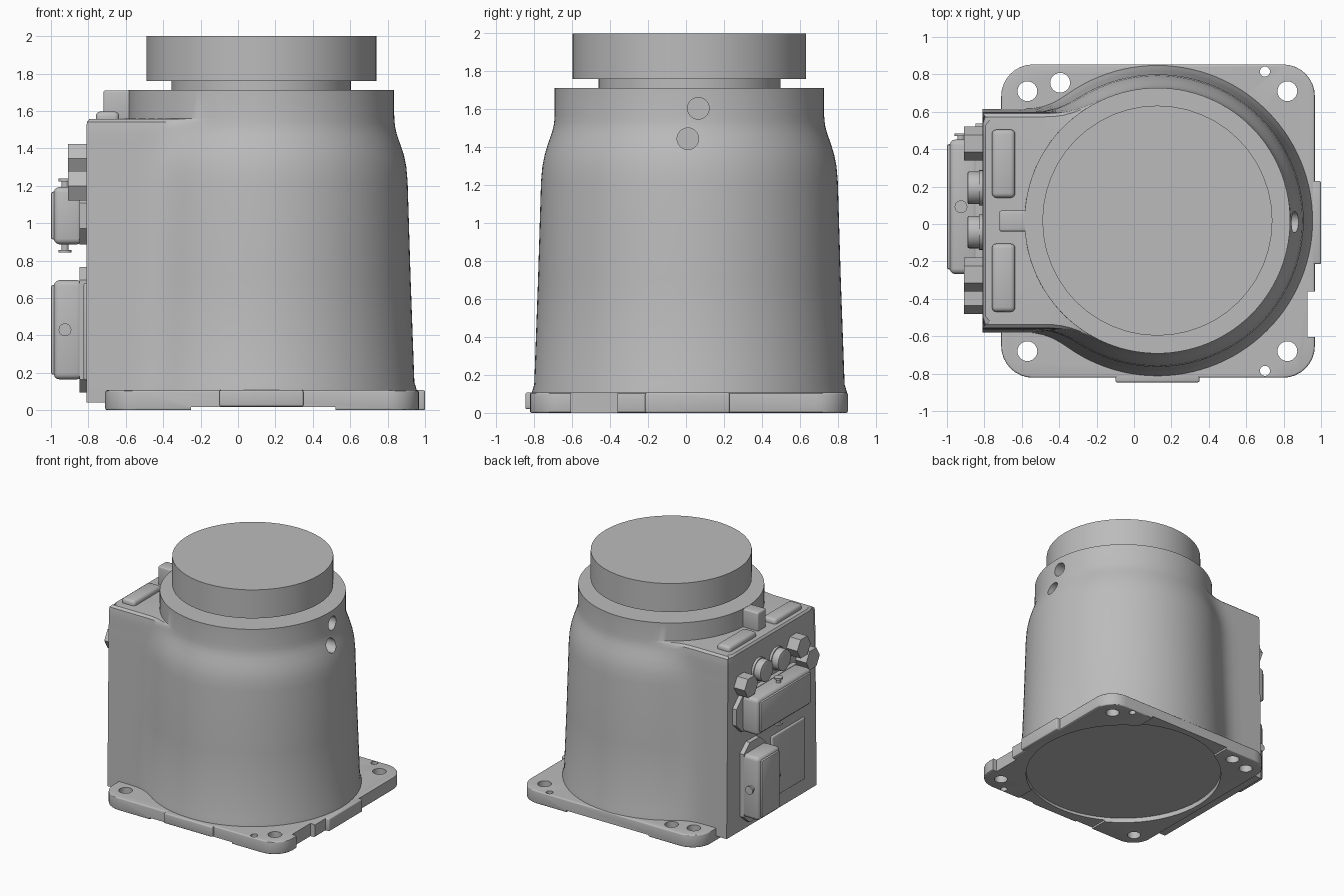
import bpy, bmesh, math
from mathutils import Matrix, Vector

if "Cube" in bpy.data.objects:
    bpy.data.objects.remove(bpy.data.objects["Cube"])

CX, CY = 0.125, 0.018          # axis of the round housing
grey = bpy.data.materials.new("cast_grey")
grey.diffuse_color = (0.5, 0.5, 0.5, 1)
grey.use_nodes = True
grey.node_tree.nodes["Principled BSDF"].inputs["Base Color"].default_value = grey.diffuse_color


def finish(name, bm, bevel=0, segs=3, angle=30):
    bmesh.ops.recalc_face_normals(bm, faces=bm.faces[:])
    if bevel:
        edges = [e for e in bm.edges if e.calc_face_angle(0) > math.radians(50)]
        bmesh.ops.bevel(bm, geom=edges, offset=bevel, segments=segs,
                        profile=0.5, affect='EDGES', clamp_overlap=True)
    me = bpy.data.meshes.new(name)
    bm.to_mesh(me)
    bm.free()
    ob = bpy.data.objects.new(name, me)
    bpy.context.collection.objects.link(ob)
    me.materials.append(grey)
    shade(me, angle)
    return ob


def shade(me, angle=30):
    me.shade_smooth()
    me.set_sharp_from_angle(angle=math.radians(angle))


def box(name, x0, x1, y0, y1, z0, z1, bevel=0, segs=3):
    bm = bmesh.new()
    m = Matrix.Translation(((x0 + x1) / 2, (y0 + y1) / 2, (z0 + z1) / 2)) @ \
        Matrix.Diagonal((x1 - x0, y1 - y0, z1 - z0, 1))
    bmesh.ops.create_cube(bm, size=1, matrix=m)
    return finish(name, bm, bevel, segs)


def rod(name, start, end, r, n=32, bevel=0, spin=0):
    a, b = Vector(start), Vector(end)
    bm = bmesh.new()
    m = Matrix.Translation((a + b) / 2) @ (b - a).to_track_quat('Z', 'Y').to_matrix().to_4x4() \
        @ Matrix.Rotation(spin, 4, 'Z')
    bmesh.ops.create_cone(bm, cap_ends=True, segments=n, radius1=r, radius2=r,
                          depth=(b - a).length, matrix=m)
    return finish(name, bm, bevel, 2)


def prism(name, pts, offset, bevel=0):
    bm = bmesh.new()
    f = bm.faces.new([bm.verts.new(p) for p in pts])
    new = bmesh.ops.extrude_face_region(bm, geom=[f])['geom']
    bmesh.ops.translate(bm, vec=offset, verts=[v for v in new if isinstance(v, bmesh.types.BMVert)])
    return finish(name, bm, bevel)


def cut(ob, cutter):
    mod = ob.modifiers.new("cut", 'BOOLEAN')
    mod.operation, mod.solver, mod.object = 'DIFFERENCE', 'EXACT', cutter
    bpy.context.view_layer.update()
    me = bpy.data.meshes.new_from_object(ob.evaluated_get(bpy.context.evaluated_depsgraph_get()))
    ob.modifiers.clear()
    ob.data = me
    bpy.data.objects.remove(cutter)
    shade(me)


# housing: round section smoothly merged with a flat-backed box
def radius(t, R, half, back, k=0.1):
    c, s = math.cos(t), abs(math.sin(t))
    if c >= 0 or not half:
        return R
    b = min(back / -c, half / max(s, 1e-6))
    h = max(k - abs(R - b), 0)
    return max(R, b) + h * h / (4 * k)


corner = math.atan2(0.59, -0.935)
angles = sorted([2 * math.pi * i / 112 for i in range(112)] + [corner, 2 * math.pi + math.atan2(-0.59, -0.935)])
# z, round radius, box half width, box back distance
rings = [(0.04, 0.83, 0.597, 0.935), (0.11, 0.83, 0.597, 0.935), (0.15, 0.818, 0.597, 0.935),
         (0.7, 0.798, 0.59, 0.935), (1.22, 0.782, 0.583, 0.935), (1.3, 0.775, 0.582, 0.935),
         (1.36, 0.763, 0.581, 0.935), (1.42, 0.745, 0.58, 0.935), (1.47, 0.727, 0.58, 0.935),
         (1.51, 0.716, 0.578, 0.935), (1.54, 0.712, 0.574, 0.933), (1.556, 0.711, 0.555, 0.92),
         (1.56, 0.7105, 0, 0), (1.712, 0.71, 0, 0)]
bm = bmesh.new()
loops = []
for z, R, half, back in rings:
    loops.append([])
    for t in angles:
        # keep the box corner on one vertex column
        r = radius(t, R, half, back)
        if half and abs(abs(math.sin(t)) - math.sin(corner)) < 1e-6 and math.cos(t) < 0:
            x, y = -back, math.copysign(half, math.sin(t))
        else:
            x, y = r * math.cos(t), r * math.sin(t)
        loops[-1].append(bm.verts.new((CX + x, CY + y, z)))
n = len(angles)
for a, b in zip(loops, loops[1:]):
    for i in range(n):
        j = (i + 1) % n
        bm.faces.new((a[i], a[j], b[j], b[i]))
bm.faces.new(loops[0][::-1])
bm.faces.new(loops[-1])
housing = finish("housing", bm)
for y, z in ((0.065, 1.605), (0.01, 1.445)):
    cut(housing, rod("hole_cutter", (0.74, y, z), (1.1, y, z), 0.057))

# turntable disc and neck
rod("neck", (CX, CY, 1.70), (CX, CY, 1.77), 0.48, 48)
rod("top_disc", (CX, CY, 1.76), (CX, CY, 2.0), 0.615, 48)

# base plate with rounded corners
x0, x1, y0, y1, cr = -0.71, 0.967, -0.822, 0.853, 0.17
pts = []
for q, (cx, cy) in enumerate(((x1 - cr, y1 - cr), (x0 + cr, y1 - cr), (x0 + cr, y0 + cr), (x1 - cr, y0 + cr))):
    for i in range(9):
        t = math.pi / 2 * (q + i / 8)
        pts.append((cx + cr * math.cos(t), cy + cr * math.sin(t), 0))
plate = prism("base_plate", pts, (0, 0, 0.107), 0.01)
cut(plate, rod("bottom_cutter", (CX, CY, -0.1), (CX, CY, 0.3), 0.78, 64))
for x, y, r in ((-0.57, 0.71, 0.053), (-0.395, 0.755, 0.053), (0.82, 0.71, 0.053), (-0.57, -0.68, 0.053),
                (0.82, -0.68, 0.053), (0.7, 0.815, 0.027), (0.7, -0.785, 0.027)):
    cut(plate, rod("bolt_cutter", (x, y, -0.1), (x, y, 0.3), r, 24))
cut(plate, box("notch_cutter", 0.927, 1.2, -0.605, -0.36, -0.1, 0.3))
cut(plate, box("underside_cutter", -0.25, 0.52, -1.1, 1.1, -0.1, 0.016))
box("front_tab", -0.1, 0.35, -0.847, -0.78, 0.02, 0.107, 0.01)
box("side_tab", 0.93, 1.0, -0.215, 0.23, 0.0, 0.107, 0.01)

# top of the rear box: bridge and two raised pads
box("bridge", -0.72, -0.55, -0.04, 0.072, 1.54, 1.71, 0.012)
for y0, y1 in ((0.14, 0.505), (-0.47, -0.105)):
    box("top_pad", -0.76, -0.635, y0, y1, 1.52, 1.597, 0.025)


# rear connectors: eared flange, cover, rim and locking pins
def connector(name, cy, cz, hy, hz, axis):
    ly, lz = (hy + 0.085, hz * 0.45) if axis == 'Y' else (hy * 0.45, hz + 0.07)
    if axis == 'Y':
        p = [(ly, -lz), (ly, lz), (hy, hz), (-hy, hz), (-ly, lz), (-ly, -lz), (-hy, -hz), (hy, -hz)]
    else:
        p = [(hy, -hz), (hy, hz), (ly, lz), (-ly, lz), (-hy, hz), (-hy, -hz), (-ly, -lz), (ly, -lz)]
    prism(name + "_flange", [(-0.8, cy + y, cz + z) for y, z in p], (-0.047, 0, 0))
    box(name + "_cover", -0.985, -0.83, cy - hy, cy + hy, cz - hz, cz + hz, 0.03)
    box(name + "_lid", -1.0, -0.96, cy - hy + 0.025, cy + hy - 0.025, cz - hz + 0.025, cz + hz - 0.025, 0.012, 2)
    d = Vector((0, 0, 1)) if axis == 'Y' else Vector((0, 1, 0))
    h = hz if axis == 'Y' else hy
    c = Vector((-0.925, cy, cz))
    for s in (1, -1):
        rod(name + "_pin", c + d * s * (h - 0.02), c + d * s * (h + 0.035), 0.02, 16)
        rod(name + "_pin_head", c + d * s * (h + 0.03), c + d * s * (h + 0.045), 0.034, 20)


connector("upper_connector", 0.092, 1.04, 0.36, 0.153, 'Y')
connector("lower_connector", 0.295, 0.43, 0.145, 0.265, 'Z')

# flat access panel on the rear wall
box("rear_panel", -0.826, -0.79, -0.41, 0.03, 0.16, 0.68, 0.012)

# hex plugs and round ports
for y, z in ((0.43, 1.28), (-0.27, 1.345), (-0.39, 1.2)):
    rod("hex_plug", (-0.79, y, z), (-0.91, y, z), 0.09, 6, spin=math.pi / 6)
for y in (0.193, -0.043):
    rod("round_port", (-0.79, y, 1.315), (-0.89, y, 1.315), 0.087, 32, 0.008)
    rod("port_collar", (-0.79, y, 1.315), (-0.83, y, 1.315), 0.095, 32)
